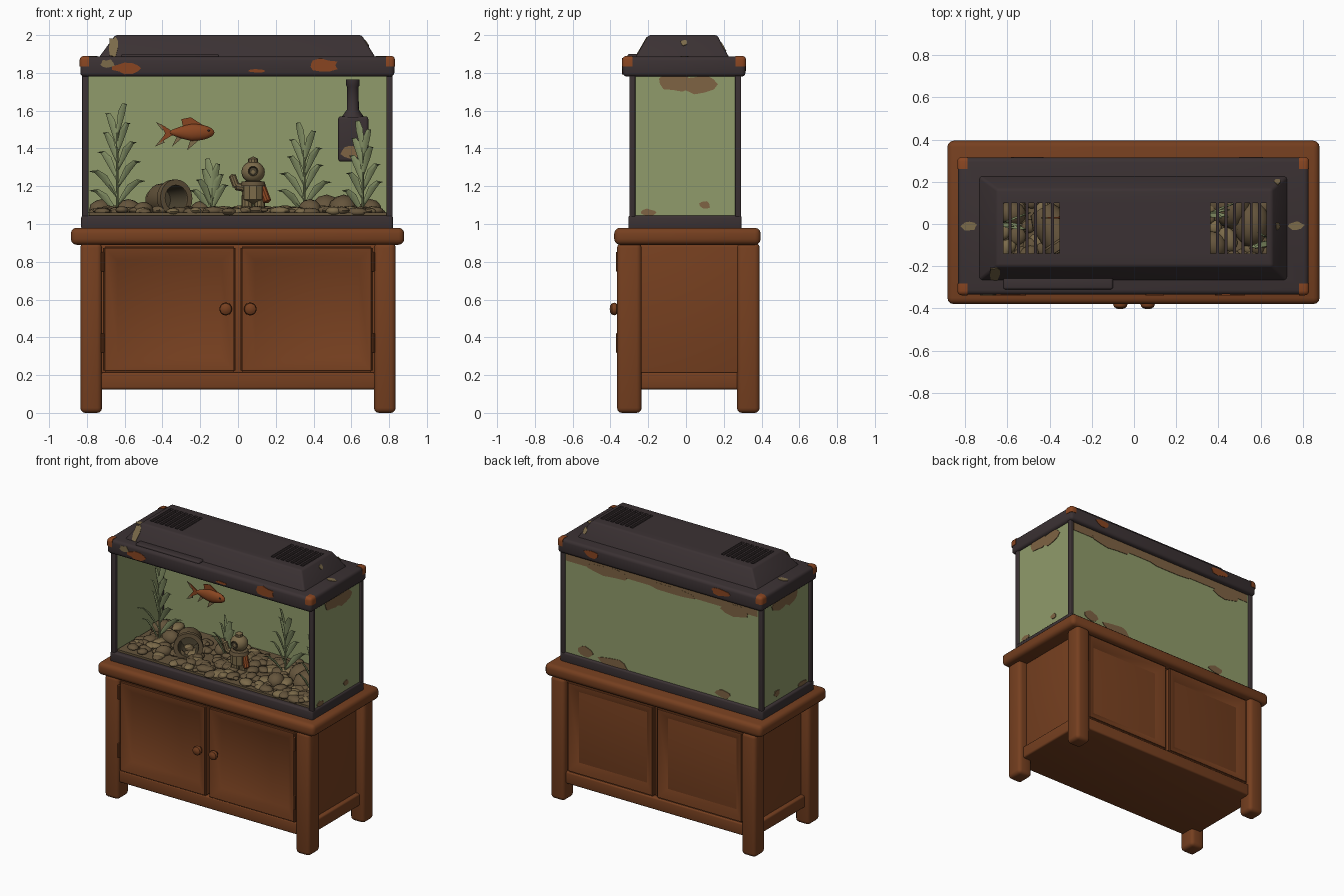
import bpy, bmesh, math, random
from mathutils import Matrix, Vector

random.seed(4)
old = bpy.data.objects.get("Cube")
if old:
    bpy.data.objects.remove(old)
made = []


def material(name, r, g, b):
    m = bpy.data.materials.new(name)
    m.use_nodes = True
    m.diffuse_color = (r, g, b, 1)
    node = next(n for n in m.node_tree.nodes if n.type == 'BSDF_PRINCIPLED')
    node.inputs["Base Color"].default_value = (r, g, b, 1)
    node.inputs["Roughness"].default_value = 0.8
    return m


WOOD = material("brown wood", .18, .05, .014)
DARK = material("dark plastic", .043, .031, .033)
RUST = material("rust orange", .25, .06, .015)
TAN = material("worn tan", .2, .145, .068)
GLASS = material("murky green glass", .28, .33, .145)
MURK = material("brown algae", .21, .125, .056)
LEAF = material("leaf green", .23, .28, .13)
GRAVEL = material("gravel brown", .13, .09, .045)
SHADE = material("pot brown", .07, .055, .03)


def finish(name, bm, *mats):
    bmesh.ops.recalc_face_normals(bm, faces=bm.faces)
    me = bpy.data.meshes.new(name)
    bm.to_mesh(me)
    bm.free()
    for m in mats:
        me.materials.append(m)
    ob = bpy.data.objects.new(name, me)
    bpy.context.scene.collection.objects.link(ob)
    made.append(ob)
    return ob


def add_box(bm, x, y, z, taper=None):
    vs = bmesh.ops.create_cube(bm, size=1)["verts"]
    for v in vs:
        xr, yr = taper if taper and v.co.z > 0 else (x, y)
        v.co = [r[0] if c < 0 else r[1] for c, r in zip(v.co, (xr, yr, z))]


def box(name, x, y, z, mat, bevel=.012, taper=None, seg=3):
    bm = bmesh.new()
    add_box(bm, x, y, z, taper)
    if bevel:
        bmesh.ops.bevel(bm, geom=bm.edges, offset=bevel, segments=seg,
                        profile=.5, affect='EDGES')
    return finish(name, bm, mat)


def lathe(name, pts, place, mat, steps=20):
    bm = bmesh.new()
    vs = [bm.verts.new((r, 0, h)) for r, h in pts]
    es = [bm.edges.new(p) for p in zip(vs, vs[1:])]
    bmesh.ops.spin(bm, geom=vs + es, cent=(0, 0, 0), axis=(0, 0, 1),
                   angle=math.tau, steps=steps)
    bmesh.ops.remove_doubles(bm, verts=bm.verts, dist=.0005)
    bmesh.ops.transform(bm, matrix=place, verts=bm.verts)
    return finish(name, bm, mat)


def aim(pos, direction):
    turn = Vector(direction).to_track_quat('Z', 'Y').to_matrix().to_4x4()
    return Matrix.Translation(pos) @ turn


def ball(name, pos, size, mat):
    bm = bmesh.new()
    bmesh.ops.create_uvsphere(bm, u_segments=16, v_segments=10, radius=1,
                              matrix=Matrix.LocRotScale(Vector(pos), None, Vector(size)))
    return finish(name, bm, mat)


def limb(name, a, b, r, mat):
    a, d = Vector(a), Vector(b) - Vector(a)
    n = d.length
    return lathe(name, [(0, -r / 2), (r, 0), (r, n), (0, n + r / 2)], aim(a, d), mat, 10)


def plate(name, outline, place, mat, thick=.006):
    bm = bmesh.new()
    f = bm.faces.new([bm.verts.new((u, v, -thick / 2)) for u, v in outline])
    top = bmesh.ops.extrude_face_region(bm, geom=[f])["geom"]
    bmesh.ops.translate(bm, vec=(0, 0, thick),
                        verts=[g for g in top if isinstance(g, bmesh.types.BMVert)])
    bmesh.ops.transform(bm, matrix=place, verts=bm.verts)
    return finish(name, bm, mat)


def patch(name, pos, normal, w, h, mat):
    ring = [(i * math.tau / 11, random.uniform(.75, 1.1)) for i in range(11)]
    plate(name, [(w * k * math.cos(a), h * k * math.sin(a)) for a, k in ring],
          aim(pos, normal), mat)


# Cabinet: core, bottom board, top and legs
box("cabinet_core", (-.77, .77), (-.31, .33), (.14, .89), WOOD)
box("bottom_board", (-.8, .8), (-.345, .365), (.125, .215), WOOD)
box("cabinet_top", (-.885, .88), (-.38, .395), (.89, .98), WOOD, .03)
for side, sx in (("left", 1), ("right", -1)):
    xs = sorted((sx * .72, sx * .835))
    box("front_leg_" + side, xs, (-.365, -.235), (0, .9), WOOD, .026)
    box("back_leg_" + side, xs, (.27, .39), (0, .9), WOOD, .026)


def door(name, x, face):
    sign = 1 if face > 0 else -1
    bm = bmesh.new()
    add_box(bm, x, sorted((face, face - sign * .07)), (.215, .882))
    bmesh.ops.bevel(bm, geom=bm.edges, offset=.01, segments=3, affect='EDGES')
    bm.normal_update()
    f = max(bm.faces, key=lambda f: f.calc_area() * (f.normal.y * sign > .9))
    bmesh.ops.inset_region(bm, faces=[f], thickness=.012)
    bmesh.ops.inset_region(bm, faces=[f], thickness=.085, depth=-.038)
    finish(name, bm, WOOD)


for side, sx in (("left", 1), ("right", -1)):
    xs = sorted((sx * .012, sx * .715))
    door("front_door_" + side, xs, -.36)
    door("back_panel_" + side, xs, .365)
    lathe("door_knob_" + side, [(0, 0), (.018, 0), (.018, .01), (.03, .018), (.034, .03),
                                (.03, .043), (.018, .051), (0, .054)],
          aim((sx * .065, -.35, .55), (0, -1, 0)), WOOD, 14)
    for z in (.32, .75):
        limb("hinge", (sx * .715, -.363, z), (sx * .715, -.363, z + .1), .009, WOOD)

# Tank: base, corner posts, panes (open at the front)
box("tank_base", (-.83, .82), (-.305, .295), (.97, 1.045), DARK)
for x in (-.825, .785):
    for y in (-.3, .26):
        box("corner_post", (x, x + .033), (y, y + .032), (1.03, 1.82), DARK, .006)
box("back_pane", (-.8, .8), (.27, .28), (1.04, 1.82), GLASS, 0)
for name, x in (("left", .798), ("right", -.808)):
    box("side_pane_" + name, (x, x + .01), (-.28, .27), (1.04, 1.82), GLASS, 0)

# Algae stains on the panes
box("algae_band", (-.78, .78), (.279, .283), (1.72, 1.81), MURK, 0)
for x, z, w, h in ((-.6, 1.72, .12, .05), (-.1, 1.73, .2, .03), (.45, 1.725, .17, .04),
                   (.62, 1.09, .06, .04), (.4, 1.07, .13, .035), (-.5, 1.08, .07, .03)):
    patch("back_stain", (x, .281, z), (0, 1, 0), w, h, MURK)
for sx in (1, -1):
    for y, z, w, h in ((-.06, 1.755, .1, .06), (.06, 1.74, .1, .05),
                       (.1, 1.1, .03, .025), (-.2, 1.06, .05, .02)):
        patch("side_stain", (sx * .809, y, z), (sx, 0, 0), w, h, MURK)

# Lid: rim and hood, hollowed, with slotted vents
rim = box("lid_rim", (-.835, .828), (-.335, .315), (1.78, 1.887), DARK, .022)
hood = box("lid_hood", (-.745, .735), (-.275, .235), (1.87, 2), DARK, .012,
           ((-.65, .655), (-.2, .165)))
hollow = box("hollow_cutter", (-.63, .63), (-.17, .13), (1.7, 1.98), DARK, 0)
bm = bmesh.new()
for start in (-.62, .363):
    for i in range(7):
        x = start + i * .04
        add_box(bm, (x, x + .026), (-.14, .1), (1.93, 2.1))
slots = finish("slot_cutter", bm, DARK)
for ob, cutters in ((rim, [hollow]), (hood, [hollow, slots])):
    bpy.context.view_layer.objects.active = ob
    for c in cutters:
        m = ob.modifiers.new("cut", 'BOOLEAN')
        m.object, m.operation, m.solver = c, 'DIFFERENCE', 'EXACT'
        bpy.ops.object.modifier_apply(modifier=m.name)
for c in (hollow, slots):
    made.remove(c)
    bpy.data.objects.remove(c)
box("hood_lip", (-.62, -.1), (-.31, -.25), (1.875, 1.9), DARK, .01)

# Worn corners on the lid: only the three outward edges are rounded
for sx, xs in ((-1, (-.838, -.79)), (1, (.783, .831))):
    for sy, ys in ((-1, (-.338, -.282)), (1, (.262, .318))):
        bm = bmesh.new()
        add_box(bm, xs, ys, (1.835, 1.89))
        tip = max(bm.verts, key=lambda v: sx * v.co.x + sy * v.co.y + v.co.z)
        bmesh.ops.bevel(bm, geom=list(tip.link_edges), offset=.021, segments=3,
                        profile=.5, affect='EDGES')
        finish("rusty_corner", bm, RUST)

# Chipped paint on the lid
for x, z, w, h, m in ((-.59, 1.825, .075, .03, RUST), (.45, 1.84, .085, .035, RUST),
                      (-.69, 1.85, .04, .022, TAN), (.1, 1.81, .05, .01, RUST)):
    patch("front_chip", (x, -.335, z), (0, -1, 0), w, h, m)
for x, w in ((-.5, .08), (.55, .06)):
    patch("back_chip", (x, .315, 1.84), (0, 1, 0), w, .028, RUST)
patch("hood_chip", (-.66, -.236, 1.937), (0, -.866, .5), .028, .065, TAN)
patch("hood_chip", (.68, .2, 1.935), (0, .88, .48), .015, .03, TAN)
patch("hood_chip", (.681, -.01, 1.96), (.837, 0, .547), .018, .018, TAN)
for x in (-.785, .77):
    patch("rim_chip", (x, -.01, 1.887), (0, 0, 1), .04, .022, TAN)

# Gravel bed and stones
box("gravel_bed", (-.79, .79), (-.275, .27), (1.03, 1.06), GRAVEL, 0)
bm = bmesh.new()


def stone(x, y, z, r, flat, tint):
    place = Matrix.LocRotScale(Vector((x, y, z)), Matrix.Rotation(random.random() * 6, 3, 'Z'),
                               Vector((r * random.uniform(1, 1.4), r, r * flat)))
    vs = bmesh.ops.create_icosphere(bm, subdivisions=2, radius=1, matrix=place)["verts"]
    for f in {f for v in vs for f in v.link_faces}:
        f.material_index = tint


for i in range(300):
    stone(random.uniform(-.75, .75), random.uniform(-.25, .235), random.uniform(1.06, 1.075),
          random.uniform(.02, .046), .55, random.choice((0, 0, 1)))
for x, y, r in ((-.58, .05, .06), (-.72, .15, .06), (-.2, .1, .05), (.38, -.1, .06),
                (.47, .08, .085), (.56, .0, .085), (.7, .1, .06), (-.5, -.15, .045)):
    stone(x, y, 1.075, r, .95, 0)
finish("stones", bm, GRAVEL, TAN)


# Water plants: a stem with separate pointed leaves arching to both sides
def plant(name, x, y, top, spread, count):
    bm = bmesh.new()
    for i in range(count):
        t = i / (count - 1)
        side = 1 if i % 2 else -1
        reach = side * spread * (1 - .7 * t) * random.uniform(.85, 1.1)
        depth = random.uniform(-.08, .08) * (1 - .5 * t)
        base = Vector((x, y, 1.05 + (top - 1.22) * t))
        rise, rows = .13 + .05 * t, []
        path = [base + Vector((reach * u, depth * u, rise * math.sin(u * 1.8)))
                for u in (0, .2, .45, .75, 1)]
        across = (path[-1] - path[0]).cross(Vector((0, -1, 0))).normalized()
        across.y = .5 * side
        for mid, w in zip(path, (.004, .013, .019, .012, .001)):
            rows.append([bm.verts.new(mid + across * w * s + Vector((0, -.006 * (s == 0), 0)))
                         for s in (-1, 0, 1)])
        for a, b in zip(rows, rows[1:]):
            for k in (0, 1):
                bm.faces.new((a[k], a[k + 1], b[k + 1], b[k]))
    finish(name, bm, LEAF)
    limb(name + "_stem", (x, y, 1.05), (x, y, top - .15), .007, LEAF)


plant("tall_plant", -.64, 0, 1.63, .16, 10)
plant("small_plant", -.14, .06, 1.34, .11, 7)
plant("middle_plant", .35, .05, 1.53, .16, 9)
plant("corner_plant", .66, -.08, 1.54, .12, 9)

# Sunken pot lying on its side
lathe("sunken_pot", [(0, 0), (.06, 0), (.085, .06), (.085, .17), (.1, .18), (.1, .215),
                     (.07, .215), (.065, .05), (0, .04)],
      aim((-.44, .07, 1.125), (.5, -.8, .05)), GRAVEL)
lathe("pot_inside", [(.068, .21), (.06, .06), (0, .055)],
      aim((-.44, .07, 1.125), (.5, -.8, .05)), SHADE)

# Fish
bm = bmesh.new()
bmesh.ops.create_uvsphere(bm, u_segments=16, v_segments=12, radius=1)
for v in bm.verts:
    slim = .55 + .45 * min(1, v.co.x + 1)
    v.co = (-.245 + .12 * v.co.x, .03 + .03 * v.co.y * slim, 1.485 + .045 * v.co.z * slim)
finish("fish_body", bm, RUST)
for name, pts, m in (
        ("tail", ((-.33, 1.48), (-.41, 1.53), (-.385, 1.48), (-.415, 1.43)), RUST),
        ("tail_tip", ((-.385, 1.515), (-.435, 1.54), (-.4, 1.495)), TAN),
        ("tail_tip", ((-.395, 1.465), (-.39, 1.43), (-.44, 1.41)), TAN),
        ("dorsal_fin", ((-.18, 1.52), (-.25, 1.565), (-.3, 1.555), (-.29, 1.51)), RUST),
        ("belly_fin", ((-.2, 1.45), (-.27, 1.39), (-.25, 1.45)), TAN),
        ("rear_fin", ((-.29, 1.46), (-.35, 1.41), (-.32, 1.47)), TAN)):
    plate("fish_" + name, pts, Matrix.Translation((0, .03, 0)) @ Matrix.Rotation(math.pi / 2, 4, 'X'), m)
ball("fish_eye", (-.155, .01, 1.495), (.006, .006, .006), DARK)

# Diver ornament
ball("diver_helmet", (.08, -.1, 1.275), (.062, .057, .058), TAN)
limb("diver_crest", (.08, -.1, 1.32), (.08, -.1, 1.345), .026, TAN)
lathe("diver_window", [(0, 0), (.02, 0), (.026, .008), (.026, 0)],
      aim((.08, -.155, 1.28), (0, -1, 0)), SHADE, 14)
lathe("diver_collar", [(0, 0), (.068, 0), (.06, .025), (0, .03)], aim((.08, -.1, 1.2), (0, 0, 1)), GRAVEL)
limb("diver_body", (.08, -.1, 1.13), (.08, -.1, 1.21), .058, TAN)
limb("diver_raised_arm", (.04, -.1, 1.19), (-.01, -.11, 1.2), .022, TAN)
limb("diver_forearm", (-.01, -.11, 1.2), (-.03, -.11, 1.255), .02, TAN)
limb("diver_low_arm", (.125, -.1, 1.2), (.155, -.12, 1.12), .022, RUST)
for x in (.047, .113):
    limb("diver_leg", (x, -.1, 1.07), (x, -.1, 1.15), .029, TAN)
    ball("diver_boot", (x, -.115, 1.075), (.032, .042, .02), GRAVEL)

# Hanging filter with a grimy front
box("filter_body", (.53, .69), (.17, .26), (1.33, 1.57), DARK, .015)
lathe("filter_neck", [(.06, 0), (.032, .04), (.03, .16), (.036, .17), (.036, .2), (0, .2)],
      aim((.608, .215, 1.565), (0, 0, 1)), DARK, 14)
patch("filter_grime", (.6, .17, 1.38), (0, -1, 0), .062, .037, MURK)

# Smooth shading with sharp edges kept
bpy.ops.object.select_all(action='DESELECT')
for ob in made:
    ob.select_set(True)
bpy.context.view_layer.objects.active = made[0]
bpy.ops.object.shade_smooth_by_angle(angle=math.radians(35))
